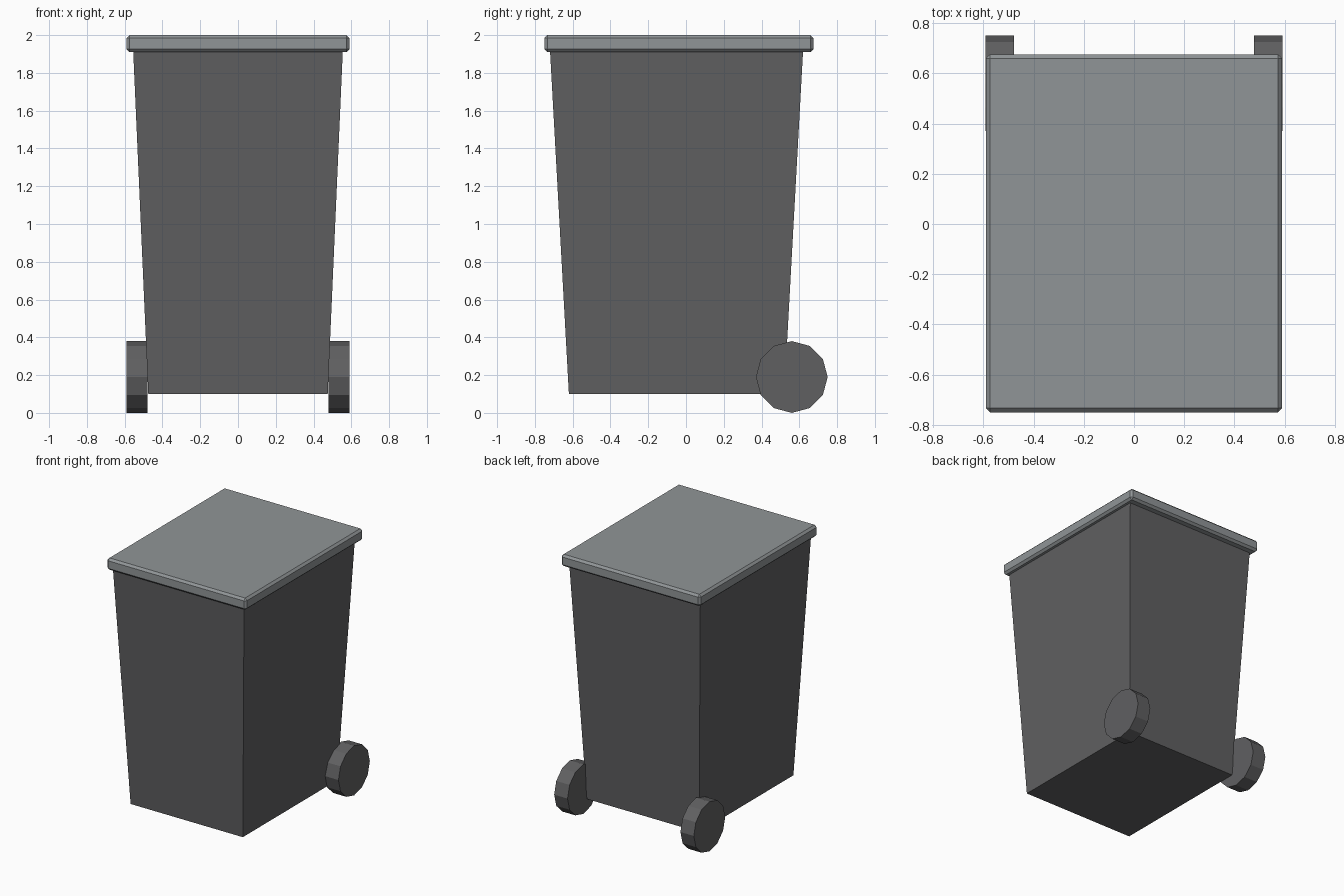
import bpy, bmesh, math
from mathutils import Matrix

if "Cube" in bpy.data.objects:
    bpy.data.objects.remove(bpy.data.objects["Cube"])


def material(name, rgb):
    m = bpy.data.materials.new(name)
    m.diffuse_color = (*rgb, 1.0)
    m.use_nodes = True
    m.node_tree.nodes["Principled BSDF"].inputs["Base Color"].default_value = m.diffuse_color
    return m


dark_grey = material("dark grey", (0.117, 0.117, 0.121))
light_grey = material("light grey", (0.28, 0.30, 0.31))


def add_object(name, bm, mat):
    bmesh.ops.recalc_face_normals(bm, faces=bm.faces)
    mesh = bpy.data.meshes.new(name)
    bm.to_mesh(mesh)
    bm.free()
    mesh.materials.append(mat)
    ob = bpy.data.objects.new(name, mesh)
    bpy.context.collection.objects.link(ob)
    return ob


def tapered_box(bottom, top):
    """Each end is (half width, front y, back y, z)."""
    bm = bmesh.new()
    bmesh.ops.create_cube(bm, size=2)
    for v in bm.verts:
        hw, y0, y1, z = top if v.co.z > 0 else bottom
        v.co = (hw if v.co.x > 0 else -hw, y1 if v.co.y > 0 else y0, z)
    return bm


# Tapered bin body
add_object("bin_body", tapered_box((0.475, -0.62, 0.52, 0.10),
                                   (0.555, -0.72, 0.62, 1.92)), dark_grey)

# Chamfered lid
bm = tapered_box((0.59, -0.75, 0.675, 1.91), (0.59, -0.75, 0.675, 2.0))
bmesh.ops.bevel(bm, geom=bm.edges[:], offset=0.016, segments=1,
                affect='EDGES', profile=0.5)
add_object("lid", bm, light_grey)

# Twelve-sided wheels at the back corners
for side, name in ((-1, "left_wheel"), (1, "right_wheel")):
    bm = bmesh.new()
    bmesh.ops.create_cone(bm, cap_ends=True, segments=12, radius1=0.19,
                          radius2=0.19, depth=0.113,
                          matrix=Matrix.Translation((side * 0.5345, 0.56, 0.19))
                          @ Matrix.Rotation(math.pi / 2, 4, 'Y'))
    add_object(name, bm, dark_grey)
